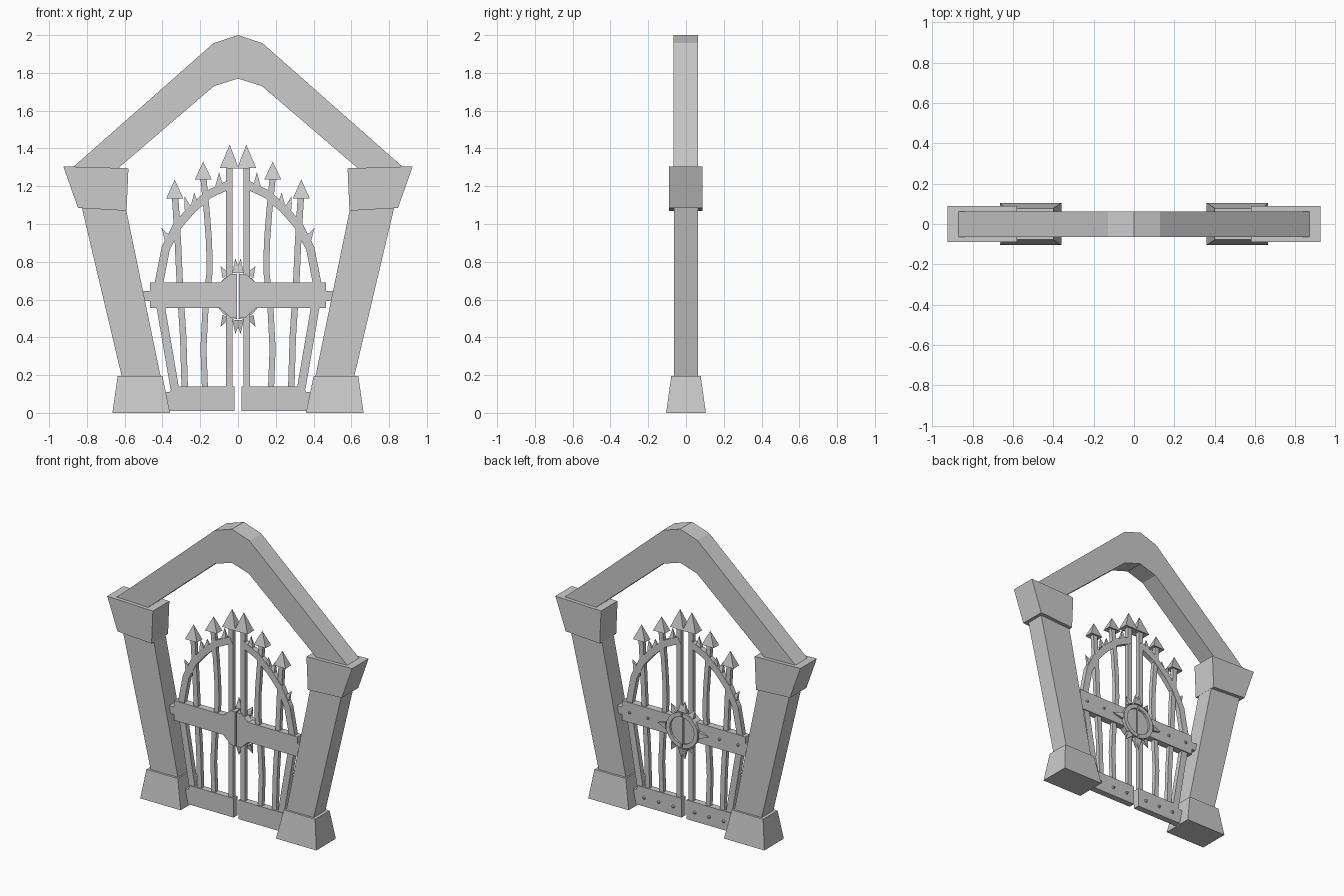
import bpy, bmesh
from math import cos, sin, pi, radians
from mathutils import Vector, Matrix

if "Cube" in bpy.data.objects:
    bpy.data.objects.remove(bpy.data.objects["Cube"])


def finish(name, bm):
    bmesh.ops.recalc_face_normals(bm, faces=bm.faces)
    me = bpy.data.meshes.new(name)
    bm.to_mesh(me)
    bm.free()
    ob = bpy.data.objects.new(name, me)
    bpy.context.collection.objects.link(ob)
    return ob


def loft(bm, a, b):
    """Closed solid between two matching loops of points."""
    va, vb = [bm.verts.new(p) for p in a], [bm.verts.new(p) for p in b]
    n = len(va)
    bm.faces.new(va)
    bm.faces.new(vb)
    for i in range(n):
        j = (i + 1) % n
        bm.faces.new((va[i], va[j], vb[j], vb[i]))


def prism(name, pts, y0, y1):
    bm = bmesh.new()
    loft(bm, [(x, y0, z) for x, z in pts], [(x, y1, z) for x, z in pts])
    return finish(name, bm)


def bar(name, path, w, d):
    """Rectangular bar swept along an x-z path."""
    p = [Vector(q) for q in path]
    left, right = [], []
    for i, q in enumerate(p):
        t = (p[min(i + 1, len(p) - 1)] - p[max(i - 1, 0)]).normalized()
        n = Vector((-t.y, t.x)) * w / 2
        left.append(q + n)
        right.append(q - n)
    bm = bmesh.new()
    rings = [[bm.verts.new((q.x, y, q.y)) for q, y in
              ((l, -d / 2), (r, -d / 2), (r, d / 2), (l, d / 2))]
             for l, r in zip(left, right)]
    for a, b in zip(rings, rings[1:]):
        for i in range(4):
            j = (i + 1) % 4
            bm.faces.new((a[i], a[j], b[j], b[i]))
    bm.faces.new(rings[0])
    bm.faces.new(rings[-1])
    return finish(name, bm)


def spike(name, base, tip, half, depth, y=0.0):
    """Four-sided point with a short tapered underside."""
    b, t = Vector(base), Vector(tip)
    d = (t - b).normalized()
    n = Vector((-d.y, d.x)) * half
    bm = bmesh.new()
    ring = [bm.verts.new((b.x + s * n.x, y + e * depth, b.y + s * n.y))
            for s, e in ((-1, -1), (1, -1), (1, 1), (-1, 1))]
    top = bm.verts.new((t.x, y, t.y))
    under = bm.verts.new((b.x + d.x * .01, y, b.y + d.y * .01))
    for i in range(4):
        j = (i + 1) % 4
        bm.faces.new((ring[i], ring[j], top))
        bm.faces.new((ring[i], ring[j], under))
    return finish(name, bm)


def rivet(name, x, z, y):
    bm = bmesh.new()
    bmesh.ops.create_cone(bm, cap_ends=True, segments=8, radius1=.012, radius2=.005, depth=.014,
                          matrix=Matrix.Translation((x, y, z)) @ Matrix.Rotation(-pi / 2, 4, 'X'))
    return finish(name, bm)


# Pointed stone arch
half = [(.88, 1.295), (.13, 1.957)]
inner = [(.635, 1.295), (.127, 1.73)]
outline = ([(-x, z) for x, z in half] + [(0, 2)] + half[::-1]
           + inner + [(0, 1.77)] + [(-x, z) for x, z in inner[::-1]])
prism("arch", outline, -.065, .063)

for s, side in ((-1, "left"), (1, "right")):
    def m(pts):
        return [(s * x, z) for x, z in pts]

    # Stone pillar with flared foot and capital
    bm = bmesh.new()
    loft(bm, [(s * x, y, 0) for x, y in ((.36, -.105), (.665, -.105), (.665, .105), (.36, .105))],
         [(s * x, y, .195) for x, y in ((.40, -.078), (.637, -.078), (.637, .078), (.40, .078))])
    finish(side + "_pillar_foot", bm)
    prism(side + "_pillar", m([(.405, .17), (.61, .17), (.83, 1.1), (.597, 1.1)]), -.063, .063)
    prism(side + "_capital", m([(.59, 1.07), (.847, 1.085), (.925, 1.305), (.58, 1.295)]), -.09, .088)

    # Bottom rail with hinge tab
    prism(side + "_bottom_rail", m([(.018, .01), (.40, .01), (.40, .11), (.36, .11), (.35, .14), (.018, .14)]),
          -.022, .022)
    # Middle rail with half hub and hinge tab
    prism(side + "_middle_rail", m([
        (.004, .50), (.04, .505), (.095, .555), (.465, .555), (.465, .593), (.505, .593),
        (.505, .645), (.465, .645), (.465, .69), (.095, .69), (.04, .735), (.004, .735)]), -.024, .024)

    # Curved outer frame
    bar(side + "_leaf_frame", m([(.335, .13), (.408, .555), (.418, .69), (.383, .87), (.325, .985),
                                 (.25, 1.072), (.155, 1.157), (.04, 1.212)]), .045, .034)

    # Upright bars with spear heads
    bar(side + "_centre_bar", m([(.046, .13), (.046, 1.31)]), .034, .03)
    spike(side + "_centre_spear", (s * .046, 1.295), (s * .044, 1.42), .05, .035)
    bar(side + "_second_bar", m([(.175, .13), (.183, .34), (.172, .555), (.15, .75), (.153, .9),
                                 (.165, 1.06), (.184, 1.25)]), .032, .028)
    spike(side + "_second_spear", (s * .184, 1.235), (s * .184, 1.33), .045, .03)
    bar(side + "_third_bar", m([(.282, .13), (.29, .4), (.307, .66), (.318, .9), (.333, 1.15)]), .034, .028)
    spike(side + "_third_spear", (s * .335, 1.135), (s * .335, 1.235), .045, .03)

    # Thorns on the frame
    for i, (bx, bz, tx, tz) in enumerate(((.37, .92, .405, .98), (.265, 1.08, .282, 1.145),
                                          (.228, 1.105, .232, 1.165), (.10, 1.2, .10, 1.275))):
        spike(f"{side}_thorn_{i}", (s * bx, bz), (s * tx, tz), .02, .014)

    # Half ring on the back of the hub
    arc = [radians(-87 + 174 * i / 10) for i in range(11)]
    ring = ([(.12 * cos(a), .617 + .12 * sin(a)) for a in arc]
            + [(.092 * cos(a), .617 + .092 * sin(a)) for a in reversed(arc)])
    prism(side + "_hub_ring", m(ring), .02, .045)
    disc = [(.1 * cos(a), .617 + .1 * sin(a)) for a in arc]
    prism(side + "_hub_disc", m(disc), .02, .03)

    # Spikes around the hub
    for i, deg in enumerate((-86, -60, 0, 60, 86)):
        c, q = cos(radians(deg)), sin(radians(deg))
        r0, r1 = (.125, .2) if abs(deg) != 60 else (.125, .185)
        spike(f"{side}_hub_spike_{i}", (s * r0 * c, .617 + r0 * q), (s * r1 * c, .617 + r1 * q),
              .022, .014, .03)

    # Rivets on the back of the rails
    for i, (x, z) in enumerate(((.08, .07), (.19, .07), (.3, .07), (.27, .622), (.41, .622))):
        rivet(f"{side}_rivet_{i}", s * x, z, .028)
